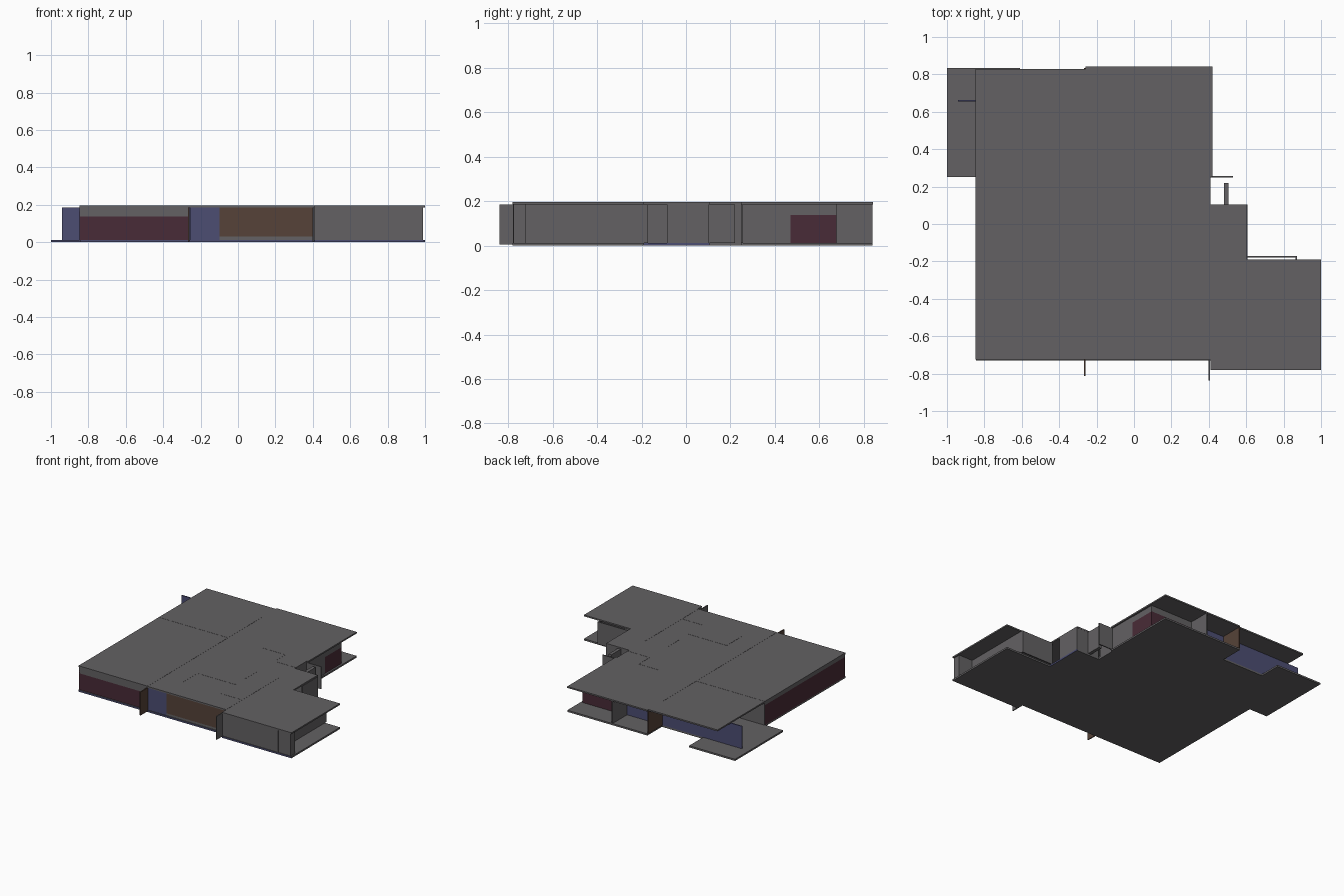
import bpy
import bmesh
from mathutils import Vector

if "Cube" in bpy.data.objects:
    bpy.data.objects.remove(bpy.data.objects["Cube"])


def material(name, rgb):
    m = bpy.data.materials.new(name)
    m.diffuse_color = (*rgb, 1)
    m.use_nodes = True
    m.node_tree.nodes["Principled BSDF"].inputs["Base Color"].default_value = m.diffuse_color
    return m


GREY = material("concrete_grey", (0.125, 0.12, 0.125))
BLUE = material("muted_blue", (0.072, 0.075, 0.17))
RED = material("dark_wine", (0.066, 0.024, 0.038))
BROWN = material("dark_brown", (0.092, 0.055, 0.04))

FLOOR_T, ROOF_B, ROOF_T = 0.013, 0.185, 0.196
T = 0.008  # wall thickness


def box(name, x0, x1, y0, y1, z0, z1, mat, front_mat=None):
    bm = bmesh.new()
    bmesh.ops.create_cube(bm, size=1)
    c = Vector(((x0 + x1) / 2, (y0 + y1) / 2, (z0 + z1) / 2))
    for v in bm.verts:
        v.co = Vector((v.co.x * (x1 - x0), v.co.y * (y1 - y0), v.co.z * (z1 - z0))) + c
    mesh = bpy.data.meshes.new(name)
    mesh.materials.append(mat)
    if front_mat:
        mesh.materials.append(front_mat)
        for f in bm.faces:
            f.normal_update()
            if f.normal.y < -0.5:
                f.material_index = 1
    bm.to_mesh(mesh)
    bm.free()
    ob = bpy.data.objects.new(name, mesh)
    bpy.context.collection.objects.link(ob)
    return ob


def wall_x(name, x0, x1, y, mat=GREY, z0=FLOOR_T, z1=ROOF_B):
    """Wall running along x."""
    return box(name, x0, x1, y - T / 2, y + T / 2, z0, z1, mat)


def wall_y(name, x, y0, y1, mat=GREY, z0=FLOOR_T, z1=ROOF_B):
    """Wall running along y."""
    return box(name, x - T / 2, x + T / 2, y0, y1, z0, z1, mat)


# Floor slabs, with blue front edges
for name, r in {
    "floor_west": (-0.845, -0.26, -0.73, 0.25),
    "floor_terrace": (-1.0, -0.61, 0.25, 0.833),
    "floor_north_west": (-0.61, -0.26, 0.25, 0.664),
    "floor_north": (-0.26, 0.42, 0.25, 0.84),
    "floor_middle": (-0.26, 0.41, -0.73, 0.25),
    "floor_east_wing": (0.41, 1.0, -0.78, -0.19),
}.items():
    box(name, *r, 0, FLOOR_T, GREY, BLUE)
box("floor_entry", 0.41, 0.605, -0.19, 0.105, 0, FLOOR_T, GREY, BLUE)
box("entry_edge", 0.605, 0.608, -0.19, 0.105, 0, FLOOR_T, BLUE)

# Roof slabs
for name, r in {
    "roof_west": (-0.848, -0.26, -0.725, 0.25),
    "roof_north_west": (-0.848, -0.26, 0.25, 0.829),
    "roof_north": (-0.26, 0.42, 0.25, 0.842),
    "roof_middle": (-0.26, 0.41, -0.728, 0.25),
    "roof_entry": (0.41, 0.605, -0.19, 0.105),
    "roof_east_wing": (0.41, 1.0, -0.78, -0.19),
}.items():
    box(name, *r, ROOF_B, ROOF_T, GREY)

# West and front outer walls: coloured panel with grey band
wall_x("front_panel_west", -0.845, -0.264, -0.718, RED, FLOOR_T, 0.138)
wall_x("front_band_west", -0.845, -0.264, -0.718, GREY, 0.138)
wall_y("west_panel", -0.843, -0.722, 0.25, RED, FLOOR_T, 0.165)
wall_y("west_band", -0.843, -0.722, 0.25, GREY, 0.165)
wall_x("front_panel_blue", -0.256, -0.1, -0.72, BLUE)
wall_x("front_sill", -0.1, 0.4, -0.72, GREY, FLOOR_T, 0.03)
wall_x("front_panel_brown", -0.1, 0.4, -0.72, BROWN, 0.03)

# Fins carried through the house
wall_y("spine_wall", -0.262, -0.72, 0.66, GREY, FLOOR_T, ROOF_T + 0.001)
wall_y("front_fin_west", -0.262, -0.813, -0.72, BROWN, 0.005, ROOF_B)
wall_y("front_fin_east", 0.402, -0.838, -0.72, GREY, 0.005, ROOF_B)
wall_y("north_fin_west", -0.262, 0.66, 0.835, BROWN)
wall_y("north_fin_middle", 0.04, 0.66, 0.84)

# North outer walls
wall_x("terrace_wall", -0.94, -0.266, 0.66, BLUE)
wall_x("north_wall", -0.258, 0.036, 0.66, BLUE)
wall_x("north_panel", 0.044, 0.405, 0.672, RED, FLOOR_T, 0.138)
wall_x("north_band", 0.044, 0.405, 0.672, GREY, 0.138)
wall_y("north_east_panel", 0.402, 0.47, 0.676, RED, FLOOR_T, 0.138)
wall_y("north_east_band", 0.402, 0.47, 0.676, GREY, 0.138)
wall_y("north_east_wall", 0.405, 0.12, 0.47)

# Entry walls and freestanding screens
box("entry_screen", 0.48, 0.505, 0.1, 0.22, FLOOR_T, ROOF_B, GREY)
wall_x("garden_screen", 0.41, 0.53, 0.252)
wall_x("entry_north_wall", 0.41, 0.605, 0.1)
wall_y("entry_east_wall", 0.604, -0.085, 0.104)

# East wing
box("wing_front_wall", 0.41, 0.99, -0.775, -0.72, FLOOR_T, ROOF_B, GREY)
box("wing_front_pier", 0.872, 0.886, -0.779, -0.72, FLOOR_T, ROOF_B, GREY)
wall_y("wing_east_wall", 0.868, -0.72, -0.17)
wall_x("wing_north_wall", 0.6, 0.868, -0.176)

# Inner walls, showing as hairlines through the roof
TOP = ROOF_T + 0.001
for name, x0, x1, y in (
    ("inner_wall_a", -0.845, -0.266, 0.252),
    ("inner_wall_b", 0.04, 0.23, 0.252),
    ("inner_wall_c", 0.23, 0.405, 0.12),
    ("inner_wall_d", -0.1, 0.225, -0.35),
    ("inner_wall_e", 0.23, 0.405, -0.53),
):
    wall_x(name, x0, x1, y, GREY, FLOOR_T, TOP)
for name, x, y0, y1 in (
    ("inner_wall_f", 0.226, 0.12, 0.25),
    ("inner_wall_g", 0.224, -0.23, -0.085),
    ("inner_wall_h", -0.1, -0.53, -0.35),
    ("inner_wall_i", 0.406, -0.72, -0.085),
):
    wall_y(name, x, y0, y1, GREY, FLOOR_T, TOP)
